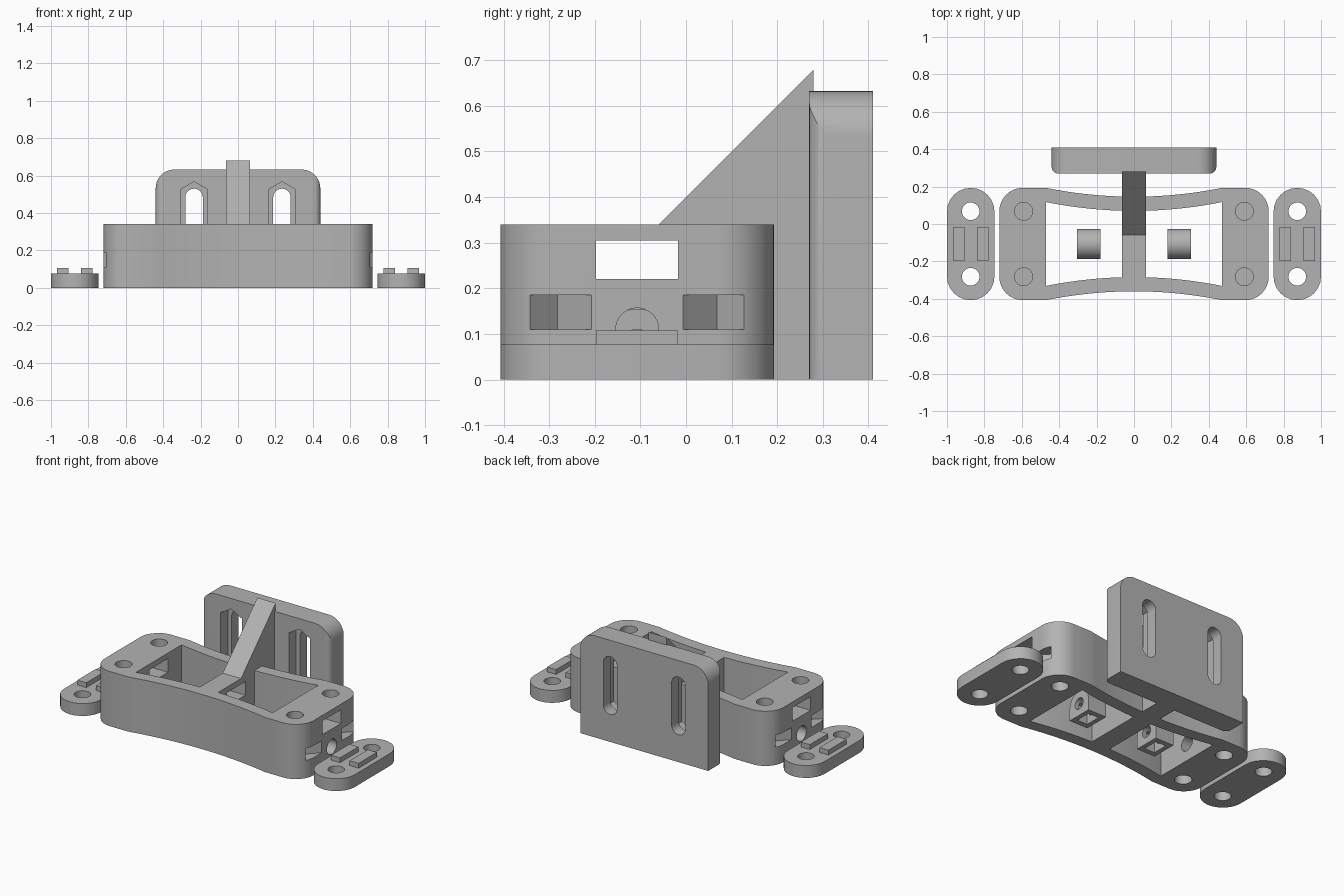
import bpy, bmesh
from math import sin, cos, pi, radians

cube = bpy.data.objects.get("Cube")
if cube:
    bpy.data.objects.remove(cube, do_unlink=True)

grey = bpy.data.materials.new("plain_grey")
grey.use_nodes = True
GREY = (0.45, 0.45, 0.45, 1)
grey.diffuse_color = GREY
grey.node_tree.nodes["Principled BSDF"].inputs["Base Color"].default_value = GREY

MID = -0.107      # y of the body's centre line
H = 0.34          # body height
PITCH = 0.175     # half distance between bolt holes


def prism(name, pts, lo, hi, axis="z"):
    """Extrude a 2D outline along an axis from lo to hi."""
    place = {"x": lambda a, b, h: (h, a, b),
             "y": lambda a, b, h: (a, h, b),
             "z": lambda a, b, h: (a, b, h)}[axis]
    bm = bmesh.new()
    low = [bm.verts.new(place(a, b, lo)) for a, b in pts]
    high = [bm.verts.new(place(a, b, hi)) for a, b in pts]
    bm.faces.new(low)
    bm.faces.new(high[::-1])
    for i in range(len(pts)):
        j = (i + 1) % len(pts)
        bm.faces.new((low[i], high[i], high[j], low[j]))
    bmesh.ops.recalc_face_normals(bm, faces=bm.faces)
    mesh = bpy.data.meshes.new(name)
    bm.to_mesh(mesh)
    bm.free()
    mesh.materials.append(grey)
    ob = bpy.data.objects.new(name, mesh)
    bpy.context.collection.objects.link(ob)
    return ob


def rect(a0, a1, b0, b1):
    return [(a0, b0), (a1, b0), (a1, b1), (a0, b1)]


def arc(ca, cb, r, start, end, n=12):
    return [(ca + r * cos(radians(start + (end - start) * i / n)),
             cb + r * sin(radians(start + (end - start) * i / n))) for i in range(n + 1)]


def circle(ca, cb, r, n=32):
    return arc(ca, cb, r, 0, 360, n)[:-1]


def slot(ca, b0, b1, r):
    """Upright stadium outline."""
    return arc(ca, b1 - r, r, 0, 180) + arc(ca, b0 + r, r, 180, 360)


def combine(ob, tool, mode="DIFFERENCE"):
    """Apply a boolean and remove the helper."""
    mod = ob.modifiers.new("bool", "BOOLEAN")
    mod.operation, mod.object, mod.solver = mode, tool, "EXACT"
    deps = bpy.context.evaluated_depsgraph_get()
    mesh = bpy.data.meshes.new_from_object(ob.evaluated_get(deps))
    ob.modifiers.clear()
    ob.data = mesh
    bpy.data.objects.remove(tool, do_unlink=True)


def finish(ob):
    bpy.ops.object.select_all(action="DESELECT")
    ob.select_set(True)
    bpy.context.view_layer.objects.active = ob
    bpy.ops.object.shade_smooth_by_angle(angle=radians(25))


def bow(half, n=24):
    """Waisted edge from right to left, at a given half depth from the centre."""
    xs = [0.47 - 0.94 * i / n for i in range(n + 1)]
    return [(x, half - 0.047 * (1 - (x / 0.47) ** 2)) for x in xs]


def turned(pts):
    return [(-x, -y) for x, y in pts]


def at_mid(pts):
    return [(x, y + MID) for x, y in pts]


# Waisted body with round corners and an open middle
HALF, R = 0.3, 0.125
side = (arc(0.72 - R, HALF - R, R, 0, 90) + bow(HALF)
        + arc(R - 0.72, HALF - R, R, 90, 180))
body = prism("body", at_mid(side + turned(side)), 0, H)
inner = bow(0.224)
combine(body, prism("cut", at_mid(inner + turned(inner)), -0.1, 0.5))

# Central rib rising as a brace to the plate
rib = [(-0.33, 0), (0.28, 0), (0.28, 0.68), (-0.06, H), (-0.33, H)]
combine(body, prism("rib", rib, -0.063, 0.063, "x"), "UNION")

# Window through both ends and the rib
combine(body, prism("cut", rect(MID - 0.09, MID + 0.09, 0.22, 0.305), -1, 1, "x"))

for s in (-1, 1):
    # Rod hole in each end
    combine(body, prism("cut", circle(MID, 0.11, 0.047), s * 0.4, s * 0.8, "x"))
    for t in (-1, 1):
        y = MID + t * PITCH
        # V notches and blind bolt holes from above and below
        notch = [(s * 0.645, y), (s * 0.745, y - 0.1), (s * 0.745, y + 0.1)]
        notch = [(s * 0.645, y), (s * 0.72, y - 0.075), (s * 0.8, y - 0.075),
                 (s * 0.8, y + 0.075), (s * 0.72, y + 0.075)]
        combine(body, prism("cut", notch, 0.11, 0.185))
        combine(body, prism("cut", circle(s * 0.59, y, 0.048), 0.2, 0.5))
        combine(body, prism("cut", circle(s * 0.59, y, 0.048), -0.1, 0.1))
finish(body)

# Upright mounting plate: front silhouette crossed with a plan that rounds the front edges
W, TOP = 0.44, 0.632
front = [(-W, 0), (W, 0)] + arc(W - 0.1, TOP - 0.1, 0.1, 0, 90) + arc(0.1 - W, TOP - 0.1, 0.1, 90, 180)
plan = [(W, 0.41), (-W, 0.41)] + arc(0.035 - W, 0.305, 0.035, 180, 270) + arc(W - 0.035, 0.305, 0.035, 270, 360)
plate = prism("mounting_plate", front, 0.2, 0.5, "y")
combine(plate, prism("plan", plan, -0.2, 0.9), "INTERSECT")

# Bolt slots with wider pointed recesses on the front
for s in (-1, 1):
    x = s * 0.235
    combine(plate, prism("cut", slot(x, 0.17, 0.53, 0.047), 0.1, 0.6, "y"))
    recess = [(x - 0.073, 0.18), (x, 0.14), (x + 0.073, 0.18),
              (x + 0.073, 0.525), (x, 0.567), (x - 0.073, 0.525)]
    combine(plate, prism("cut", recess, 0.2, 0.34, "y"))
finish(plate)

for s, label in ((-1, "right"), (1, "left")):
    # Clamp pad with two bolt holes and two ridges
    x = s * 0.873
    pad = prism(label + "_clamp_pad", slot(x, MID - HALF, MID + HALF, 0.127), 0, 0.077)
    for t in (-1, 1):
        combine(pad, prism("cut", circle(x, MID + t * PITCH, 0.047), -0.1, 0.2))
        c = x + t * 0.064
        ridge = rect(c - 0.031, c + 0.031, MID - 0.09, MID + 0.09)
        combine(pad, prism("ridge", ridge, 0.05, 0.107), "UNION")
    finish(pad)

    # Loose round-topped block with a cross hole and a square pocket below
    x = s * 0.242
    arch = [(MID - 0.08, 0), (MID + 0.08, 0)] + arc(MID, 0.075, 0.08, 0, 180, 24)
    block = prism(label + "_rod_block", arch, x - 0.063, x + 0.063, "x")
    combine(block, prism("cut", circle(MID, 0.075, 0.035), x - 0.2, x + 0.2, "x"))
    combine(block, prism("cut", rect(x - 0.035, x + 0.035, MID - 0.048, MID + 0.048), -0.1, 0.1))
    finish(block)
